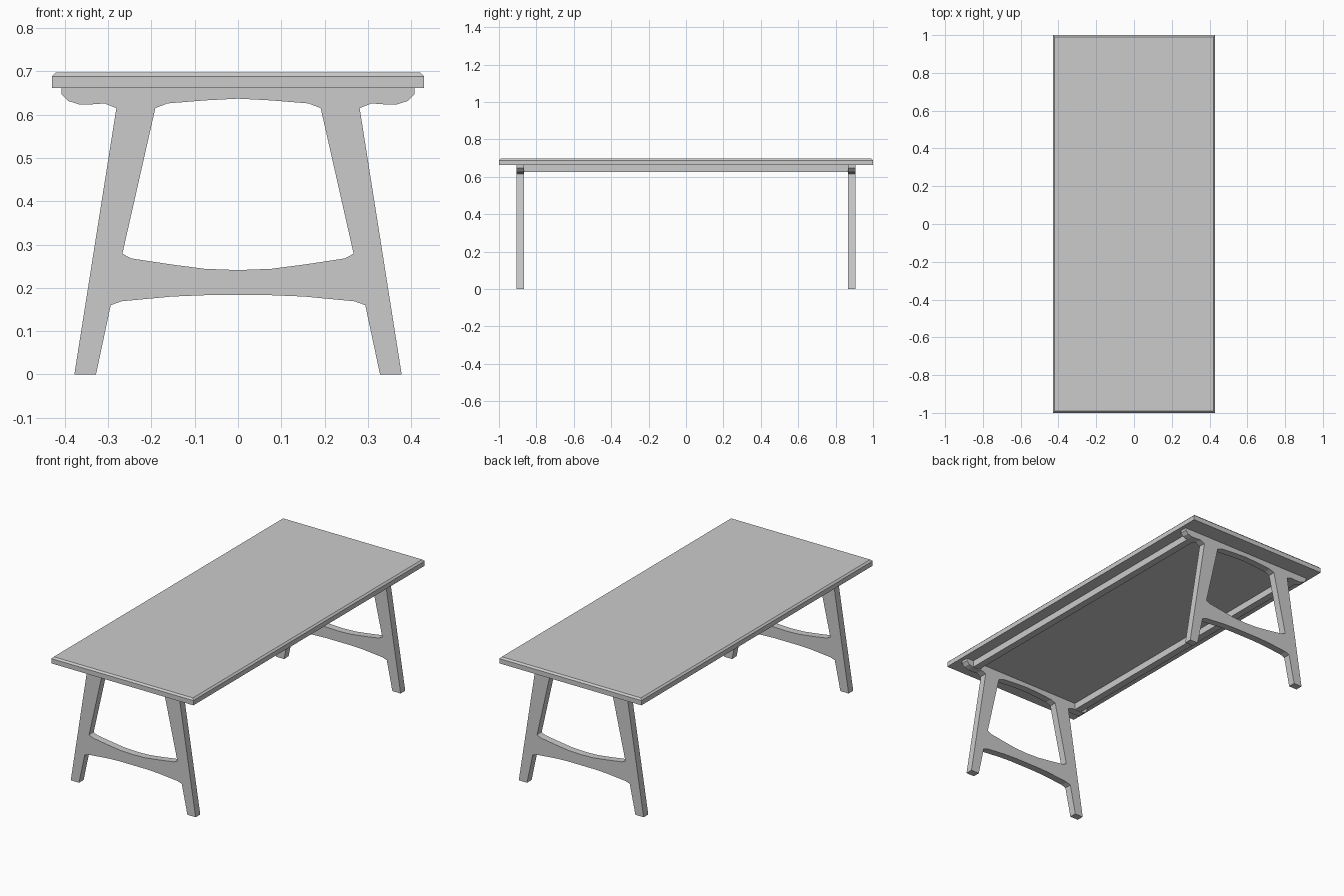
import bpy, bmesh

if "Cube" in bpy.data.objects:
    bpy.data.objects.remove(bpy.data.objects["Cube"])

TOP_Z, UNDER_Z = 0.697, 0.662
LEG_IN, LEG_OUT = 0.866, 0.906


def make_object(name, bm):
    bmesh.ops.recalc_face_normals(bm, faces=bm.faces)
    mesh = bpy.data.meshes.new(name)
    bm.to_mesh(mesh)
    bm.free()
    obj = bpy.data.objects.new(name, mesh)
    bpy.context.collection.objects.link(obj)
    return obj


def box(name, lo, hi, chamfer_top=0.0):
    bm = bmesh.new()
    bmesh.ops.create_cube(bm, size=1)
    for v in bm.verts:
        for i in range(3):
            v.co[i] = hi[i] if v.co[i] > 0 else lo[i]
    if chamfer_top:
        rim = [e for e in bm.edges if all(v.co.z > hi[2] - 1e-4 for v in e.verts)]
        bmesh.ops.bevel(bm, geom=rim, offset=chamfer_top, segments=1, affect='EDGES')
    return make_object(name, bm)


def mirror(obj, x=False, y=False):
    mod = obj.modifiers.new("mirror", 'MIRROR')
    mod.use_axis = (x, y, False)


# Tabletop with a chamfered upper rim
box("tabletop", (-0.43, -1, UNDER_Z), (0.43, 1, TOP_Z), 0.009)

# Trestle: right half of the profile, mirrored to the left and to the other end
half_profile = [
    (0, UNDER_Z), (0.408, UNDER_Z), (0.408, 0.648), (0.393, 0.632),
    (0.368, 0.624), (0.336, 0.624), (0.308, 0.626), (0.281, 0.615),   # bracket end
    (0.378, 0), (0.328, 0),                                           # foot
    (0.294, 0.160), (0.269, 0.169), (0.152, 0.180), (0.077, 0.183), (0, 0.183),
    (0, 0.241), (0.077, 0.244), (0.154, 0.254), (0.247, 0.268), (0.267, 0.279),
    (0.191, 0.615), (0.163, 0.626), (0.077, 0.633), (0, 0.637),       # upper bar
]
bm = bmesh.new()
face = bm.faces.new([bm.verts.new((x, -LEG_OUT, z)) for x, z in half_profile])
ext = bmesh.ops.extrude_face_region(bm, geom=[face], use_keep_orig=True)
for v in ext["geom"]:
    if isinstance(v, bmesh.types.BMVert):
        v.co.y = -LEG_IN
seam = [f for f in bm.faces if all(abs(v.co.x) < 1e-5 for v in f.verts)]
bmesh.ops.delete(bm, geom=seam, context='FACES')
mirror(make_object("trestle_legs", bm), x=True, y=True)

# Long rails under the top, joining the trestles
mirror(box("side_rail", (0.325, -LEG_IN, 0.625), (0.365, LEG_IN, UNDER_Z)), x=True)
